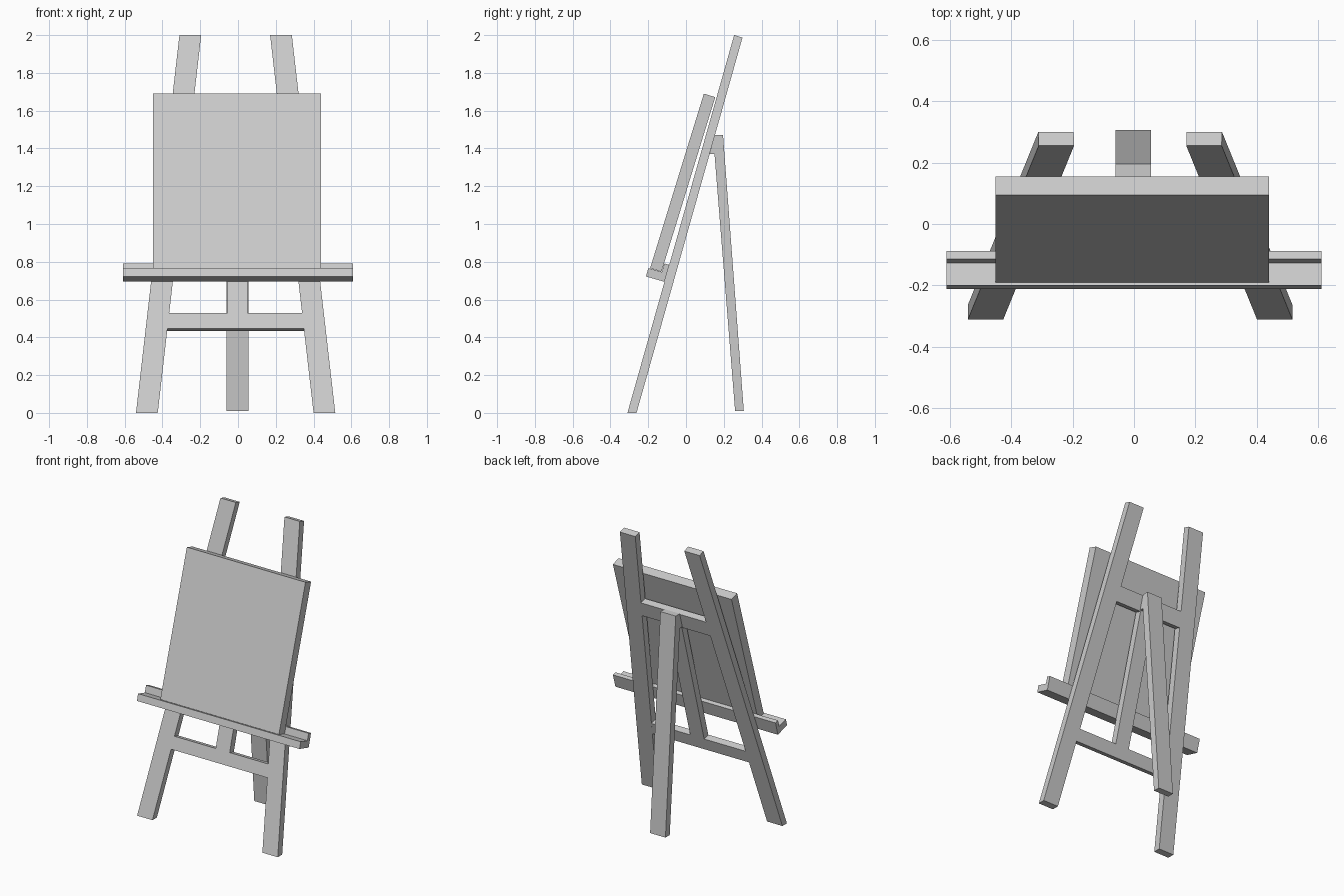
import bpy
from math import sin, cos, atan

if "Cube" in bpy.data.objects:
    bpy.data.objects.remove(bpy.data.objects["Cube"])

CX = -0.0125                      # frame centre line
TILT = atan(0.2825)               # lean of the front frame


def prism(name, profile, left, right):
    """Side profile of (y, z) points spanned in x from left(z) to right(z)."""
    n = len(profile)
    verts = [(left(z), y, z) for y, z in profile] + [(right(z), y, z) for y, z in profile]
    faces = [tuple(range(n))[::-1], tuple(range(n, 2 * n))]
    faces += [(i, (i + 1) % n, n + (i + 1) % n, n + i) for i in range(n)]
    mesh = bpy.data.meshes.new(name)
    mesh.from_pydata(verts, [], faces)
    obj = bpy.data.objects.new(name, mesh)
    bpy.context.collection.objects.link(obj)
    return obj


def box(name, profile, x0, x1):
    return prism(name, profile, lambda z: x0, lambda z: x1)


def tilted(points, origin=(-0.31, 0.0), angle=TILT):
    """(up, back) points in a leaning plane to (y, z)."""
    s, c = sin(angle), cos(angle)
    return [(origin[0] + u * s + b * c, origin[1] + u * c - b * s) for u, b in points]


def rect(u0, u1, b0, b1):
    return [(u0, b0), (u0, b1), (u1, b1), (u1, b0)]


def inner(z):
    return 0.4125 - 0.115 * z


def outer(z):
    return 0.5275 - 0.115 * z


# Converging front legs: level feet, square-cut tops
leg = [(-0.31, 0), (-0.262, 0), (0.299, 1.987), (0.255, 2.0)]
prism("front_leg_left", leg, lambda z: CX - outer(z), lambda z: CX - inner(z))
prism("front_leg_right", leg, lambda z: CX + inner(z), lambda z: CX + outer(z))

# Crossbars between the legs
for name, u0, u1 in (("lower_crossbar", 0.464, 0.549), ("upper_crossbar", 1.43, 1.535)):
    prism(name, tilted(rect(u0, u1, 0.0, 0.046)),
          lambda z: CX - inner(z), lambda z: CX + inner(z))

# Centre strut joining the crossbars
box("centre_strut", tilted(rect(0.549, 1.43, 0.0, 0.046)), -0.055, 0.05)

# Rear leg with its hinge shoulder
box("rear_leg", [(0.26, 0.01), (0.306, 0.01), (0.196, 1.47), (0.153, 1.47),
                 (0.125, 1.37), (0.151, 1.37)], -0.06, 0.055)

# Tray with a raised back strip
tray = [(0, 0), (0, 0.102), (0.093, 0.102), (0.093, 0.075), (0.046, 0.075), (0.046, 0)]
box("tray", tilted(tray, (-0.212, 0.722)), -0.61, 0.61)

# Canvas leaning against the legs
box("canvas", tilted(rect(0, 0.967, 0, 0.063), (-0.19, 0.766), atan(0.308)), -0.45, 0.44)
